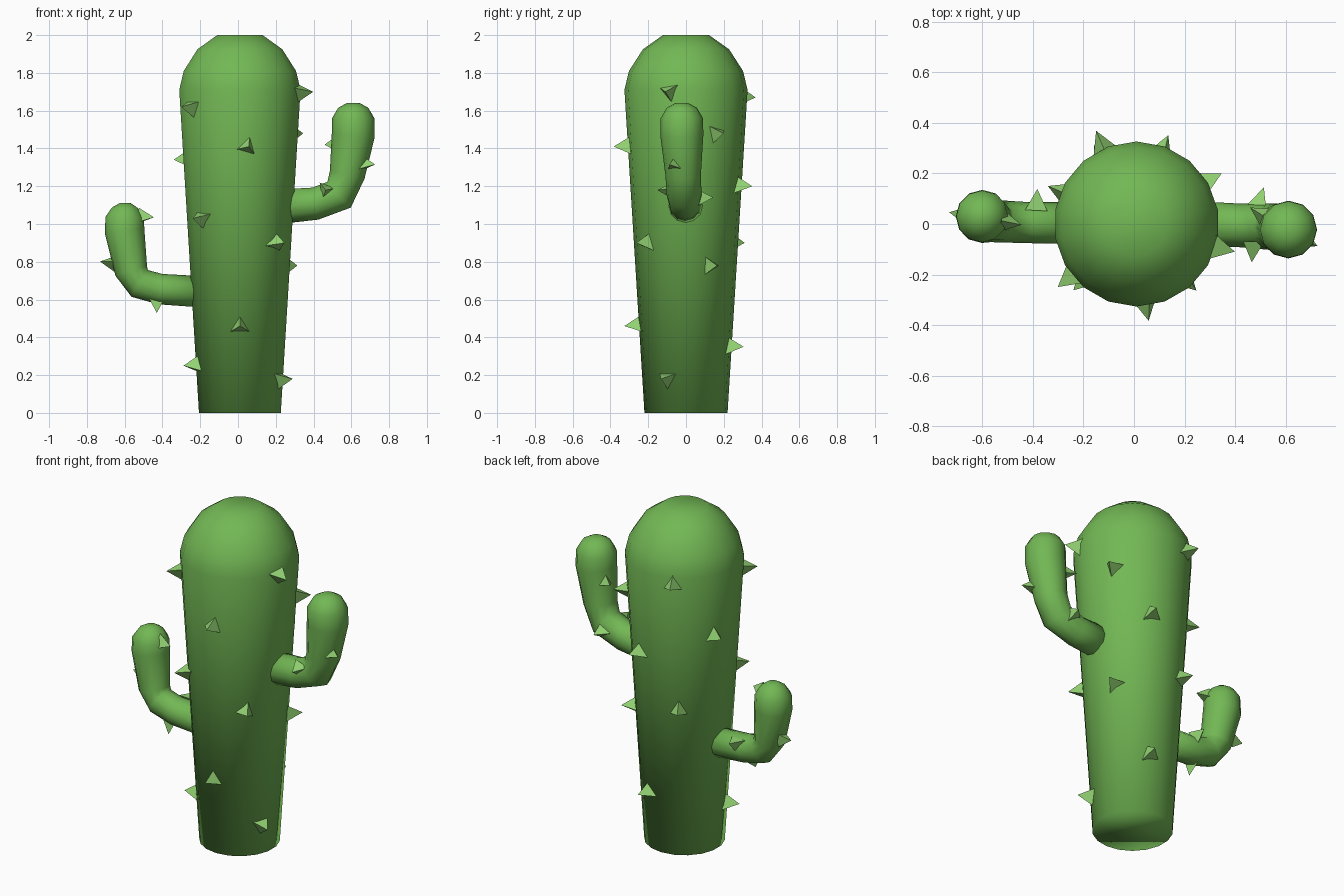
import bpy, bmesh
from math import sin, cos, tau, radians
from mathutils import Vector, Quaternion

default = bpy.data.objects.get("Cube")
if default:
    bpy.data.objects.remove(default)


def material(name, rgb):
    m = bpy.data.materials.new(name)
    m.use_nodes = True
    m.diffuse_color = (*rgb, 1)
    m.node_tree.nodes["Principled BSDF"].inputs["Base Color"].default_value = (*rgb, 1)
    return m


GREEN = material("cactus green", (0.17, 0.48, 0.09))
LIGHT = material("light spine green", (0.29, 0.65, 0.17))


def make_object(name, bm, mat, smooth):
    bmesh.ops.recalc_face_normals(bm, faces=bm.faces)
    mesh = bpy.data.meshes.new(name)
    bm.to_mesh(mesh)
    bm.free()
    mesh.materials.append(mat)
    for p in mesh.polygons:
        p.use_smooth = smooth
    obj = bpy.data.objects.new(name, mesh)
    bpy.context.collection.objects.link(obj)
    return obj


def tube(name, stations, sides):
    """Skin round rings placed along a path of (x, y, z, radius)."""
    bm = bmesh.new()
    pts = [Vector(s[:3]) for s in stations]
    rings = []
    for i, s in enumerate(stations):
        way = (pts[min(i + 1, len(pts) - 1)] - pts[max(i - 1, 0)]).normalized()
        side = Vector((0, 1, 0))
        side = (side - way * side.dot(way)).normalized()
        other = way.cross(side)
        rings.append([bm.verts.new(pts[i] + s[3] * (side * cos(tau * k / sides) + other * sin(tau * k / sides)))
                      for k in range(sides)])
    for a, b in zip(rings, rings[1:]):
        for k in range(sides):
            n = (k + 1) % sides
            bm.faces.new((a[k], a[n], b[n], b[k]))
    bm.faces.new(rings[0])
    bm.faces.new(rings[-1])
    return make_object(name, bm, GREEN, True)


# Tapered trunk with a rounded crown
CX = 0.01
profile = [(0, 0.22), (1.71, 0.326), (1.81, 0.302), (1.925, 0.228), (2, 0.122)]
tube("trunk", [(CX, 0, z, r) for z, r in profile], 18)

# Bent arms
tube("left_arm", [(0.2, 0, 1.09, 0.092), (0.41, -0.005, 1.108, 0.086),
                  (0.535, -0.01, 1.155, 0.092), (0.578, -0.015, 1.26, 0.094),
                  (0.61, -0.022, 1.47, 0.114), (0.61, -0.022, 1.56, 0.112),
                  (0.61, -0.022, 1.615, 0.08), (0.61, -0.022, 1.64, 0.035)], 12)
tube("right_arm", [(-0.17, 0.005, 0.64, 0.083), (-0.41, 0.005, 0.655, 0.081),
                   (-0.52, 0.01, 0.685, 0.083), (-0.565, 0.015, 0.75, 0.087),
                   (-0.6, 0.03, 0.96, 0.105), (-0.6, 0.03, 1.035, 0.102),
                   (-0.597, 0.03, 1.085, 0.07), (-0.597, 0.03, 1.11, 0.03)], 12)


def spine(bm, base, direction, roll, size=1.0):
    """Three-sided pyramid standing on a surface."""
    d = Vector(direction).normalized()
    up = Vector((0, 0, 1))
    up = (up - d * up.dot(d)).normalized()
    base = Vector(base)
    foot = [bm.verts.new(base - d * 0.015 + Quaternion(d, radians(roll + 120 * k)) @ up * 0.06 * size)
            for k in range(3)]
    tip = bm.verts.new(base + d * 0.078 * size)
    bm.faces.new(foot)
    for k in range(3):
        bm.faces.new((foot[k], foot[(k + 1) % 3], tip))


# Trunk spines: direction x, y, then height and roll
trunk_spines = [
    (-0.25, -0.2, 1.62, 180), (0.04, -0.32, 1.41, -15), (-0.2, -0.21, 1.03, 175),
    (0.18, -0.2, 0.9, -15), (0, -0.25, 0.46, 0), (0.21, -0.1, 0.18, 180),
    (0.32, -0.09, 1.7, 190), (0.27, 0.16, 1.48, 165), (0.24, 0.13, 0.78, 150),
    (-0.13, 0.3, 1.67, 0), (-0.28, 0.12, 1.34, 0), (0.1, 0.28, 1.2, 10),
    (-0.13, 0.24, 0.9, 0), (0.07, 0.22, 0.35, 15), (-0.22, -0.07, 0.25, 0)]
bm = bmesh.new()
for x, y, z, roll in trunk_spines:
    d = Vector((x, y, 0)).normalized()
    radius = 0.22 + 0.062 * z
    spine(bm, d * radius + Vector((CX, 0, z)), d, roll)
make_object("trunk_spines", bm, LIGHT, False)

# Arm spines: base point, direction, roll
arm_spines = [
    ((0.665, -0.06, 1.315), (1, -0.45, 0), 0), ((0.465, -0.085, 1.18), (0, -1, 0), 40),
    ((0.515, 0.03, 1.42), (-0.8, 0.5, 0), 0), ((0.5, 0.08, 1.14), (0.2, 1, 0), 30),
    ((-0.665, 0.04, 0.795), (-1, 0.1, 0.1), 160), ((-0.43, -0.02, 0.59), (0, -0.4, -1), 180),
    ((-0.385, 0.075, 0.705), (0.05, 1, 0.3), 180), ((-0.51, 0.01, 1.035), (1, -0.2, 0), 0)]
bm = bmesh.new()
for base, direction, roll in arm_spines:
    spine(bm, base, direction, roll, 0.85)
make_object("arm_spines", bm, LIGHT, False)
